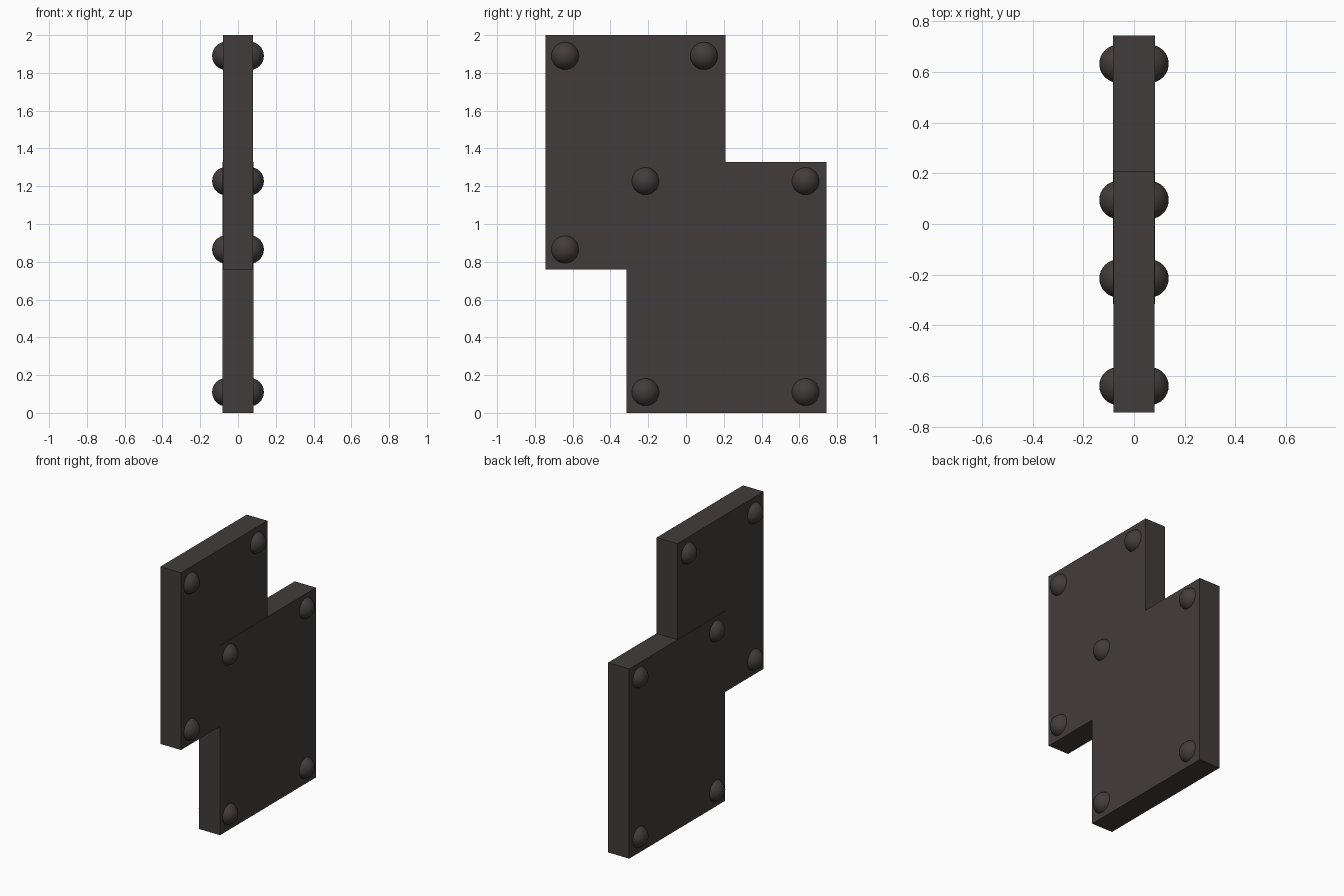
import bpy

cube = bpy.data.objects.get("Cube")
if cube:
    bpy.data.objects.remove(cube, do_unlink=True)


def make_material(name, color):
    mat = bpy.data.materials.new(name)
    mat.use_nodes = True
    mat.diffuse_color = color
    mat.node_tree.nodes["Principled BSDF"].inputs["Base Color"].default_value = color
    return mat


iron = make_material("dark iron", (0.055, 0.045, 0.045, 1))


def plate(name, half_x, y0, y1, z0, z1):
    bpy.ops.mesh.primitive_cube_add(size=1, location=(0, (y0 + y1) / 2, (z0 + z1) / 2))
    ob = bpy.context.object
    ob.name = name
    ob.scale = (half_x * 2, y1 - y0, z1 - z0)
    bpy.ops.object.transform_apply(location=False, rotation=False, scale=True)
    ob.data.materials.append(iron)


def rivet(name, x, y, z):
    bpy.ops.mesh.primitive_uv_sphere_add(segments=32, ring_count=16, radius=0.075,
                                         location=(x, y, z))
    ob = bpy.context.object
    ob.name = name
    ob.data.materials.append(iron)
    bpy.ops.object.shade_smooth()


# Two overlapping plates, the lower one a hair thicker
plate("upper_plate", 0.08, -0.745, 0.21, 0.76, 2.0)
plate("lower_plate", 0.082, -0.315, 0.745, 0.0, 1.328)

# Domed rivets near the plate corners, on both faces
upper_rivets = [(-0.64, 1.89), (0.095, 1.89), (-0.64, 0.865)]
lower_rivets = [(y, z) for y in (-0.215, 0.633) for z in (0.11, 1.227)]
for label, spots in (("upper", upper_rivets), ("lower", lower_rivets)):
    for i, (y, z) in enumerate(spots, 1):
        for side, sign in (("left", 1), ("right", -1)):
            rivet(f"{label}_rivet_{i}_{side}", sign * 0.062, y, z)
